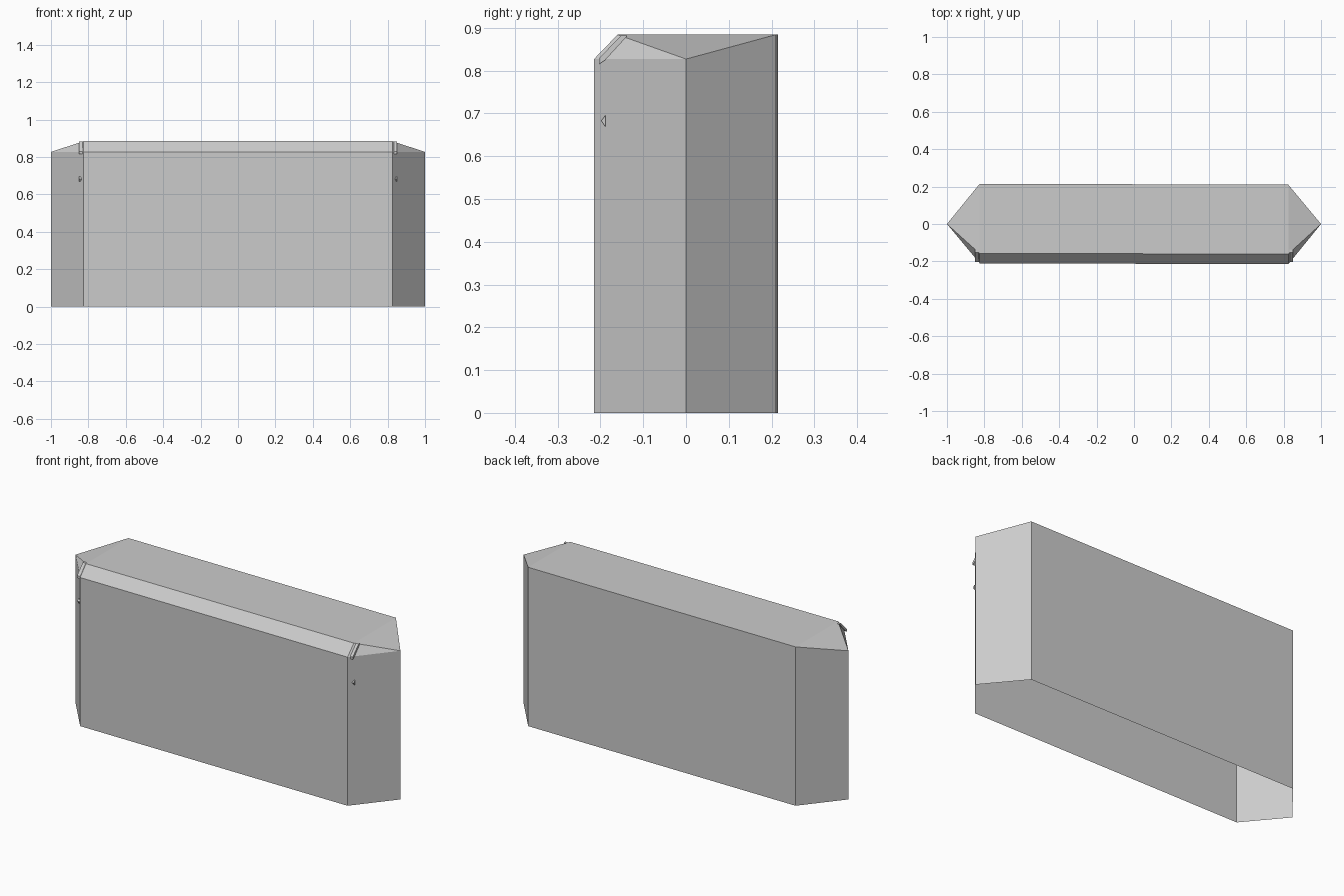
import bpy, bmesh
from math import pi
from mathutils import Vector

if "Cube" in bpy.data.objects:
    bpy.data.objects.remove(bpy.data.objects["Cube"])


def finish(name, bm):
    bmesh.ops.recalc_face_normals(bm, faces=bm.faces)
    mesh = bpy.data.meshes.new(name)
    bm.to_mesh(mesh)
    bm.free()
    ob = bpy.data.objects.new(name, mesh)
    bpy.context.collection.objects.link(ob)
    return ob


def extrude_profile(name, points, x0, x1):
    """Closed (y, z) profile swept along x."""
    bm = bmesh.new()
    face = bm.faces.new([bm.verts.new((x0, y, z)) for y, z in points])
    ext = bmesh.ops.extrude_face_region(bm, geom=[face])
    moved = [v for v in ext["geom"] if isinstance(v, bmesh.types.BMVert)]
    bmesh.ops.translate(bm, verts=moved, vec=(x1 - x0, 0, 0))
    return finish(name, bm)


# Body: six-sided shell with pointed ends, sloped front top edge, open underneath
SHOULDER, TOP = 0.827, 0.884
plan = [(-1, 0), (-0.825, -0.21), (0.825, -0.215), (1, 0),
        (0.825, 0.21), (-0.825, 0.215)]
bm = bmesh.new()
low = [bm.verts.new((x, y, 0)) for x, y in plan]
high = [bm.verts.new((x, y, TOP if y > 0.1 else SHOULDER)) for x, y in plan]
for i in range(6):
    j = (i + 1) % 6
    bm.faces.new((low[i], low[j], high[j], high[i]))
crest_l = bm.verts.new((-0.825, -0.158, TOP))
crest_r = bm.verts.new((0.825, -0.16, TOP))
bm.faces.new((high[1], high[2], crest_r, crest_l))
bm.faces.new((crest_l, crest_r, high[4], high[5]))
bm.faces.new((high[0], high[1], crest_l))
bm.faces.new((high[0], crest_l, high[5]))
bm.faces.new((high[3], crest_r, high[2]))
bm.faces.new((high[3], high[4], crest_r))
finish("body", bm)

# End details: thin trim along each end of the slope, and a small catch below it
strip = [(-0.203, 0.815), (-0.203, 0.829), (-0.152, 0.882),
         (-0.137, 0.882), (-0.19, 0.824)]
catch = [(-0.198, 0.683), (-0.188, 0.696), (-0.188, 0.668)]
for side, s in (("left", -1), ("right", 1)):
    extrude_profile("slope_trim_" + side, strip, s * 0.829, s * 0.849)
    extrude_profile("catch_" + side, catch, s * 0.838, s * 0.851)
